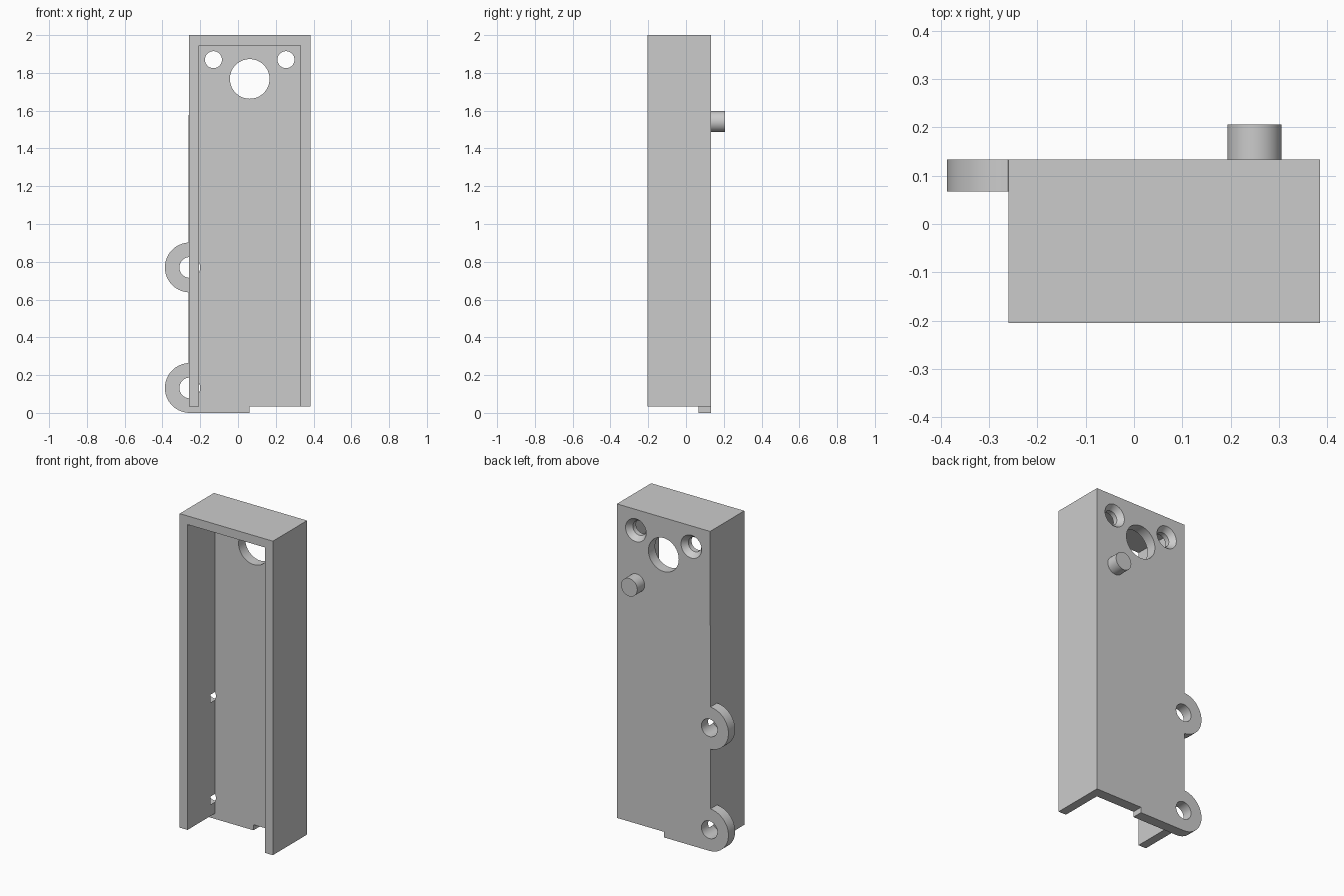
import bpy, bmesh
from math import sin, cos, radians, pi
from mathutils import Matrix

cube = bpy.data.objects.get("Cube")
if cube:
    bpy.data.objects.remove(cube, do_unlink=True)

grey = bpy.data.materials.new("plain grey")
grey.use_nodes = True
grey.diffuse_color = (0.6, 0.6, 0.6, 1)
grey.node_tree.nodes["Principled BSDF"].inputs["Base Color"].default_value = (0.6, 0.6, 0.6, 1)

LEFT, RIGHT, TOP, BOTTOM = 0.385, -0.26, 2.0, 0.035
FRONT, INNER, BACK = -0.205, 0.067, 0.133
WALL = 0.054
EAR_X, EAR_R = -0.255, 0.132
EAR_HEIGHTS = (0.77, 0.132)


def finish(bm, name):
    bmesh.ops.recalc_face_normals(bm, faces=bm.faces)
    mesh = bpy.data.meshes.new(name)
    bm.to_mesh(mesh)
    bm.free()
    mesh.materials.append(grey)
    obj = bpy.data.objects.new(name, mesh)
    bpy.context.collection.objects.link(obj)
    return obj


def extrude_outline(name, points, y0, y1):
    """Extrude an (x, z) outline along y."""
    bm = bmesh.new()
    face = bm.faces.new([bm.verts.new((x, y0, z)) for x, z in points])
    out = bmesh.ops.extrude_face_region(bm, geom=[face])
    verts = [v for v in out["geom"] if isinstance(v, bmesh.types.BMVert)]
    bmesh.ops.translate(bm, verts=verts, vec=(0, y1 - y0, 0))
    return finish(bm, name)


def round_bar(name, x, z, y0, y1, r0, r1=None):
    """Cylinder or cone along y, radius r0 at y0 and r1 at y1."""
    bm = bmesh.new()
    place = Matrix.Translation((x, (y0 + y1) / 2, z)) @ Matrix.Rotation(-pi / 2, 4, "X")
    bmesh.ops.create_cone(bm, cap_ends=True, segments=64, radius1=r0,
                          radius2=r0 if r1 is None else r1, depth=y1 - y0, matrix=place)
    return finish(bm, name)


def combine(target, tool, operation):
    mod = target.modifiers.new(operation, "BOOLEAN")
    mod.operation, mod.solver, mod.object = operation, "EXACT", tool
    bpy.context.view_layer.objects.active = target
    bpy.ops.object.modifier_apply(modifier=mod.name)
    bpy.data.objects.remove(tool, do_unlink=True)


def smooth(obj):
    bpy.ops.object.select_all(action="DESELECT")
    obj.select_set(True)
    bpy.context.view_layer.objects.active = obj
    bpy.ops.object.shade_smooth_by_angle(angle=radians(30))


# Back plate with two rounded ears and the bottom lip
outline = [(LEFT, TOP), (RIGHT, TOP)]
for z in EAR_HEIGHTS:
    for i in range(33):
        a = radians(93 + 174 * i / 32)
        outline.append((EAR_X + EAR_R * cos(a), z + EAR_R * sin(a)))
outline += [(EAR_X, 0), (0.06, 0), (0.06, BOTTOM), (LEFT, BOTTOM)]
housing = extrude_outline("housing", outline, INNER, BACK)

# Side walls and top, open at the front and bottom
frame = [(LEFT, BOTTOM), (LEFT, TOP), (RIGHT, TOP), (RIGHT, BOTTOM),
         (RIGHT + WALL, BOTTOM), (RIGHT + WALL, TOP - WALL),
         (LEFT - WALL, TOP - WALL), (LEFT - WALL, BOTTOM)]
combine(housing, extrude_outline("frame", frame, FRONT, INNER), "UNION")

# Ear holes, reaching a little way into the side wall
for z in EAR_HEIGHTS:
    combine(housing, round_bar("ear_hole", EAR_X, z, 0.02, 0.2, 0.055), "DIFFERENCE")

# Large opening and the two countersunk screw holes
combine(housing, round_bar("opening", 0.062, 1.768, 0, 0.2, 0.105), "DIFFERENCE")
for x in (-0.13, 0.254):
    combine(housing, round_bar("screw_hole", x, 1.87, 0, 0.2, 0.045), "DIFFERENCE")
    combine(housing, round_bar("countersink", x, 1.87, 0.098, BACK + 0.001, 0.045, 0.072), "DIFFERENCE")
smooth(housing)

# Locating pin on the back
pin = round_bar("locating_pin", 0.249, 1.542, BACK, 0.206, 0.056)
smooth(pin)
